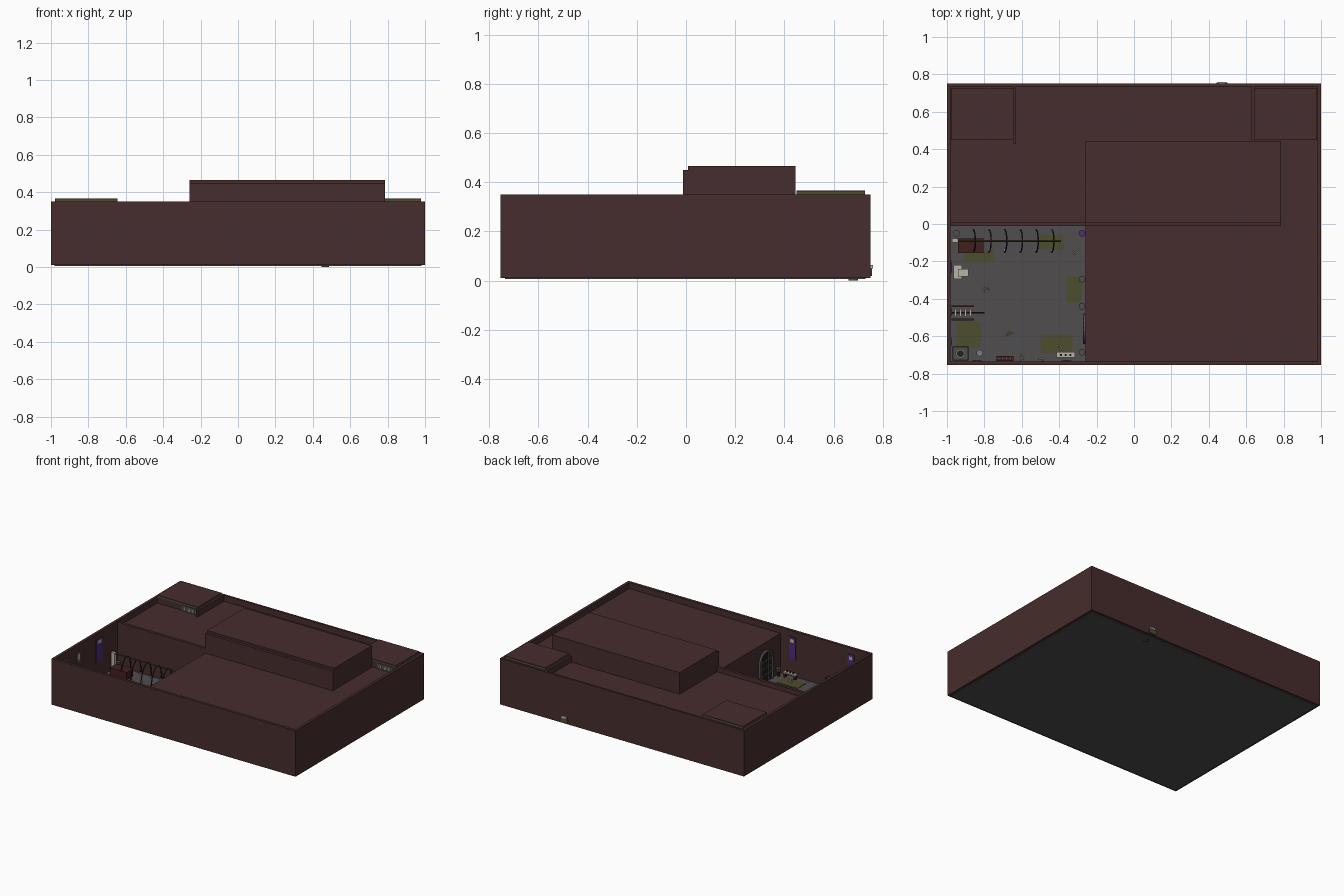
import bpy, math, random
from mathutils import Vector

random.seed(4)
default = bpy.data.objects.get("Cube")
if default:
    bpy.data.objects.remove(default)


def material(name, r, g, b):
    m = bpy.data.materials.new(name)
    m.use_nodes = True
    m.diffuse_color = (r, g, b, 1)
    m.node_tree.nodes["Principled BSDF"].inputs["Base Color"].default_value = (r, g, b, 1)
    return m


BRICK = material("dark brown brick", .062, .026, .026)
STONE = material("grey stone", .08, .075, .075)
OLIVE = material("olive moss", .075, .074, .026)
BONE = material("pale bone", .5, .45, .38)
PURPLE = material("purple cloth", .075, .025, .19)
WOOD = material("dark red wood", .055, .014, .014)
IRON = material("black iron", .015, .015, .016)
STEEL = material("mid grey metal", .2, .2, .2)


def finish(ob, name, mat):
    ob.name = name
    ob.data.materials.append(mat)
    return ob


def box(name, xs, ys, zs, mat):
    bpy.ops.mesh.primitive_cube_add(size=1)
    ob = bpy.context.object
    ob.location = [(a + b) / 2 for a, b in (xs, ys, zs)]
    ob.scale = [b - a for a, b in (xs, ys, zs)]
    return finish(ob, name, mat)


def drum(name, x, y, z, radius, height, mat, sides=12):
    bpy.ops.mesh.primitive_cylinder_add(vertices=sides, radius=radius, depth=height,
                                        location=(x, y, z + height / 2))
    bpy.ops.object.shade_smooth_by_angle()
    return finish(bpy.context.object, name, mat)


def rod(name, points, radius, mat):
    cu = bpy.data.curves.new(name, "CURVE")
    cu.dimensions = "3D"
    cu.bevel_depth = radius
    cu.bevel_resolution = 1
    cu.use_fill_caps = True
    sp = cu.splines.new("POLY")
    sp.points.add(len(points) - 1)
    for p, co in zip(sp.points, points):
        p.co = (*co, 1)
    ob = bpy.data.objects.new(name, cu)
    bpy.context.collection.objects.link(ob)
    return finish(ob, name, mat)


FLOOR, ROOF, RIM = .014, .305, .35
W, S, N, IN = -.26, -.755, .75, .98   # courtyard edge, south, north, inner wall line

# Base slab and outer walls
box("base_floor", (-IN, IN), (S + .02, N - .02), (.006, FLOOR), STONE)
for side, a, b in (("right", -1, -IN), ("left", IN, 1)):
    box(side + "_outer_wall", (a, b), (S, N), (.01, RIM), BRICK)
box("front_outer_wall", (-IN, IN), (S, S + .02), (.01, RIM), BRICK)
box("back_outer_wall", (-IN, IN), (N - .015, N), (.01, RIM), BRICK)

# Roofed room blocks
box("front_hall", (W, IN), (S + .02, 0), (.012, ROOF), BRICK)
box("rear_hall", (-IN, IN), (0, N - .015), (.012, ROOF), BRICK)
box("courtyard_rear_wall", (-IN, W), (-.01, .01), (.012, .34), BRICK)
box("tall_hall", (W, .785), (.008, .445), (ROOF - .01, .465), BRICK)
box("tall_hall_front_wall", (W, .785), (-.012, .008), (ROOF - .01, .45), BRICK)

# Corner stair rooms with thin lid roofs
box("right_stair_wall", (-.645, -.63), (.43, .735), (ROOF - .01, RIM), BRICK)
box("left_stair_wall", (.628, .643), (.445, .735), (ROOF - .01, RIM), BRICK)
for side, x0, x1, wx in (("right", -.978, -.645, -.72), ("left", .643, .978, .885)):
    box(side + "_stair_room", (x0, x1), (.455, .728), (ROOF - .01, RIM), BRICK)
    box(side + "_lid_trim", (x0, x1), (.45, .728), (RIM, .36), OLIVE)
    box(side + "_lid", (x0, x1), (.45, .728), (.36, .366), BRICK)
    box(side + "_stair_opening", (wx - .06, wx + .06), (.451, .457), (ROOF, RIM - .005), STONE)
    for i in range(3):
        x = wx - .035 + i * .035
        box(side + "_stair_bone", (x, x + .008), (.448, .452), (.312, .335), BONE)

# Moss patches
for x, y, w, d in ((-.83, -.17, .15, .06), (-.44, -.10, .13, .08), (-.32, -.35, .08, .14),
                   (-.415, -.64, .17, .10), (-.885, -.59, .13, .14)):
    box("moss_patch", (x - w / 2, x + w / 2), (y - d / 2, y + d / 2), (FLOOR, .017), OLIVE)

# Arched gate in the courtyard's side wall
gate_y, gate_r, spring = -.56, .075, .165
arch = [(W - .004, gate_y - gate_r, FLOOR)]
arch += [(W - .004, gate_y - gate_r * math.cos(t * math.pi / 10),
          spring + gate_r * math.sin(t * math.pi / 10)) for t in range(11)]
arch += [(W - .004, gate_y + gate_r, FLOOR)]
rod("gate_frame", arch, .009, STONE)
mesh = bpy.data.meshes.new("gate_void")
mesh.from_pydata([(W - .002, y, z) for _, y, z in arch], [], [list(range(len(arch)))])
void = bpy.data.objects.new("gate_void", mesh)
bpy.context.collection.objects.link(void)
finish(void, "gate_void", IRON)
for i in range(-2, 3):
    y = gate_y + i * .025
    top = spring + math.sqrt(gate_r ** 2 - (i * .025) ** 2)
    rod("gate_bar", [(W - .006, y, FLOOR), (W - .006, y, top)], .0025, STEEL)
for z in (.07, .12, .17):
    rod("gate_crossbar", [(W - .006, gate_y - .07, z), (W - .006, gate_y + .07, z)], .0025, STEEL)

# Wall banners with pale crests
for x in (-.36, -.84):
    box("front_banner", (x - .027, x + .027), (-.735, -.73), (.14, .305), PURPLE)
    box("front_banner_crest", (x - .016, x + .016), (-.731, -.728), (.265, .29), BONE)
box("side_banner", (-.98, -.975), (-.265, -.195), (.14, .305), PURPLE)
box("side_banner_crest", (-.976, -.973), (-.25, -.21), (.27, .295), BONE)
for y in (-.47, -.63):
    box("wall_notice_board", (-.98, -.975), (y - .022, y + .022), (.22, .3), STONE)
    box("wall_notice", (-.976, -.973), (y - .013, y + .013), (.24, .285), BONE)

# Row of curved ribs on a long beam, with a chest at its end
for i in range(6):
    x = -.86 + i * .084
    curve = [(x + .012 * math.sin(t * math.pi / 8), -.09 + .06 * math.cos(t * math.pi / 8),
              FLOOR + .14 * math.sin(t * math.pi / 8)) for t in range(9)]
    rod("rib_arch", curve, .004, WOOD if i % 2 else IRON)
    drum("rib_foot", x, -.032, FLOOR, .006, .02, BONE, 8)
    drum("rib_knob", x, -.14, FLOOR, .006, .02, BONE, 8)
rod("rib_beam", [(-.96, -.09, .15), (-.39, -.09, .15)], .005, OLIVE)
box("beam_end", (-.972, -.94), (-.1, -.078), (FLOOR, .155), BONE)
box("chest", (-.94, -.805), (-.155, -.078), (FLOOR, .07), WOOD)

# Braziers and barrels round the edges
for x, y, mat in ((-.278, -.05, PURPLE), (-.278, -.295, STONE), (-.278, -.44, STONE),
                  (-.278, -.685, STONE), (-.95, -.05, STONE), (-.825, -.69, STEEL)):
    drum("brazier_stem", x, y, FLOOR, .009, .04, IRON)
    drum("brazier_bowl", x, y, .05, .018, .022, mat)

# Pale altar
box("altar_base", (-.965, -.92), (-.295, -.22), (FLOOR, .05), BONE)
box("altar_top", (-.94, -.885), (-.28, -.24), (FLOOR, .065), BONE)

# Weapon rack
for y in (-.51, -.44):
    box("rack_rail", (-.975, -.855), (y - .005, y + .005), (FLOOR, .09), WOOD)
for i in range(4):
    x = -.955 + i * .027
    box("rack_blade", (x - .006, x + .006), (-.495, -.455), (.03, .085), BONE)
rod("rack_spear", [(-.975, -.475, .06), (-.8, -.475, .06)], .004, IRON)

# Well in the corner
box("well_base", (-.97, -.885), (-.73, -.655), (FLOOR, .045), IRON)
box("well_cap", (-.965, -.89), (-.725, -.66), (.045, .052), STONE)
drum("well_ring", -.928, -.693, .05, .026, .012, STEEL, 16)
drum("well_water", -.928, -.693, .055, .018, .009, IRON, 16)

# Shelf and table along the front wall
box("shelf", (-.735, -.645), (-.732, -.705), (FLOOR, .09), WOOD)
for i in range(4):
    x = -.722 + i * .02
    drum("shelf_jar", x, -.718, .09, .006, .015, STEEL, 8)
box("table_top", (-.415, -.315), (-.715, -.685), (.045, .055), BONE)
for x in (-.405, -.325):
    box("table_leg", (x - .006, x + .006), (-.712, -.688), (FLOOR, .045), WOOD)
for x in (-.39, -.365, -.34):
    drum("table_pot", x, -.7, .055, .006, .01, IRON, 8)

# Scattered bones
for cx, cy in ((-.79, -.35), (-.67, -.585), (-.31, -.15), (-.39, -.66), (-.6, -.715), (-.5, -.715)):
    for _ in range(3):
        a = random.uniform(0, math.tau)
        mid = Vector((cx + random.uniform(-.015, .015), cy + random.uniform(-.01, .01), .02))
        off = Vector((math.cos(a), math.sin(a), 0)) * .012
        rod("loose_bone", [mid - off, mid + off], .003, BONE)

# Small lamp fixture on the back wall and a drain under the floor
box("back_fixture", (.44, .5), (.748, .757), (.018, .05), OLIVE)
box("back_fixture_cap", (.45, .49), (.748, .76), (.05, .064), BONE)
drum("floor_drain", .467, .68, 0, .02, .008, STONE)
